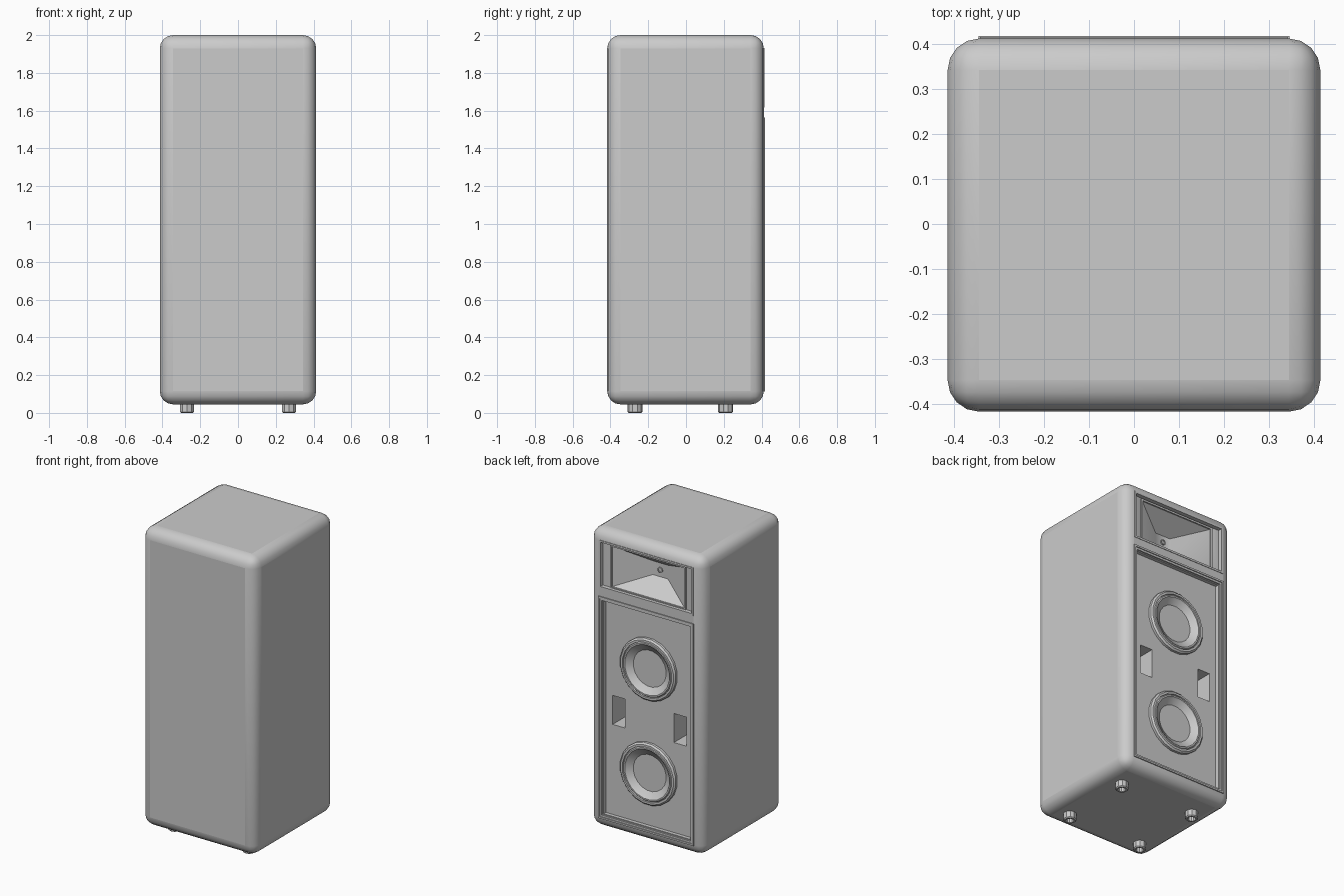
import bpy, bmesh, math

if "Cube" in bpy.data.objects:
    bpy.data.objects.remove(bpy.data.objects["Cube"])

def make(name, bm, angle=35):
    bmesh.ops.remove_doubles(bm, verts=bm.verts, dist=1e-5)
    bmesh.ops.recalc_face_normals(bm, faces=bm.faces)
    me = bpy.data.meshes.new(name)
    bm.to_mesh(me)
    bm.free()
    ob = bpy.data.objects.new(name, me)
    bpy.context.collection.objects.link(ob)
    smooth(ob, angle)
    return ob

def smooth(ob, angle=35):
    bpy.ops.object.select_all(action='DESELECT')
    ob.select_set(True)
    bpy.context.view_layer.objects.active = ob
    bpy.ops.object.shade_smooth_by_angle(angle=math.radians(angle))

def box(name, x0, x1, y0, y1, z0, z1):
    bm = bmesh.new()
    bmesh.ops.create_cube(bm, size=1)
    for v in bm.verts:
        v.co.x = (x0 + x1) / 2 + v.co.x * (x1 - x0)
        v.co.y = (y0 + y1) / 2 + v.co.y * (y1 - y0)
        v.co.z = (z0 + z1) / 2 + v.co.z * (z1 - z0)
    return make(name, bm)

def loft(bm, loops, closed):
    """Bridge consecutive vertex rings with quads."""
    pairs = list(zip(loops, loops[1:])) + ([(loops[-1], loops[0])] if closed else [])
    for a, b in pairs:
        n = len(a)
        for i in range(n):
            j = (i + 1) % n
            bm.faces.new((a[i], a[j], b[j], b[i]))

def rect_loft(name, rings, closed=False, cap=False):
    """Rings are (half width, z low, z high, y)."""
    bm = bmesh.new()
    loops = [[bm.verts.new((sx * w, y, z)) for sx, z in ((-1, a), (1, a), (1, b), (-1, b))]
             for w, a, b, y in rings]
    loft(bm, loops, closed)
    if cap:
        bm.faces.new(loops[0])
        bm.faces.new(loops[-1])
    return make(name, bm)

def lathe(name, profile, centre, axis, n, closed=False):
    """Profile is (radius, height along axis)."""
    bm = bmesh.new()
    cx, cy, cz = centre
    loops = []
    for r, h in profile:
        ring = []
        for i in range(n):
            t = 2 * math.pi * (i + 0.5) / n
            c, s = max(r, 1e-3) * math.cos(t), max(r, 1e-3) * math.sin(t)
            ring.append(bm.verts.new((cx + c, cy + h, cz + s) if axis == 'Y'
                                     else (cx + c, cy + s, cz + h)))
        loops.append(ring)
    loft(bm, loops, closed)
    if not closed:
        bm.faces.new(loops[-1])
        bm.faces.new(loops[0])
    return make(name, bm)

def cut(target, cutter):
    m = target.modifiers.new('cut', 'BOOLEAN')
    m.object = cutter
    m.operation = 'DIFFERENCE'
    m.solver = 'EXACT'
    bpy.ops.object.select_all(action='DESELECT')
    bpy.context.view_layer.objects.active = target
    target.select_set(True)
    bpy.ops.object.modifier_apply(modifier=m.name)
    bpy.data.objects.remove(cutter, do_unlink=True)

HORN_Z = 1.77
WOOFER_Z = (1.166, 0.482)
BAFFLE_Y = 0.378

# Rounded cabinet
cabinet = box('cabinet', -.414, .414, -.417, .412, .045, 2)
bev = cabinet.modifiers.new('round', 'BEVEL')
bev.width = .07
bev.segments = 4
bpy.ops.object.modifier_apply(modifier='round')

# Recesses for the baffle, horn, ports and drivers
cut(cabinet, box('cut_baffle', -.322, .322, BAFFLE_Y, .6, .135, 1.54))
cut(cabinet, box('cut_horn', -.335, .335, .388, .6, 1.625, 1.925))
cut(cabinet, rect_loft('cut_flare', [(.055, HORN_Z - .045, HORN_Z + .045, .265),
                                     (.262, 1.638, 1.902, .389),
                                     (.262, 1.638, 1.902, .45)], cap=True))
for s in (-1, 1):
    cut(cabinet, box('cut_port', s * .222 - .045, s * .222 + .045, .24, .5, .73, .92))
for z in WOOFER_Z:
    cut(cabinet, lathe('cut_driver', [(.18, 0), (.18, .3)], (0, .29, z), 'Y', 24))
smooth(cabinet)

# Stepped frame round the woofer baffle
rect_loft('baffle_frame', [(.345, .112, 1.565, .405), (.345, .112, 1.565, .418),
                           (.334, .123, 1.553, .418), (.334, .123, 1.553, .402),
                           (.316, .141, 1.535, .402), (.316, .141, 1.535, .376),
                           (.33, .127, 1.55, .376)], closed=True)

# Thin frame round the horn and raised lip at its mouth
rect_loft('horn_frame', [(.342, 1.617, 1.932, .405), (.342, 1.617, 1.932, .415),
                         (.33, 1.63, 1.92, .415), (.33, 1.63, 1.92, .385)])
rect_loft('horn_lip', [(.275, 1.631, 1.914, .386), (.275, 1.631, 1.914, .396),
                       (.262, 1.638, 1.902, .396), (.262, 1.638, 1.902, .386)])

# Horn throat
lathe('horn_throat', [(.018, 0), (.018, .008), (.012, .008), (.012, .002)],
      (0, .264, HORN_Z), 'Y', 12)

# Woofers: rim, surround, cone and dust cap
for i, z in enumerate(WOOFER_Z):
    lathe('woofer_%d' % (i + 1),
          [(.203, .375), (.203, .394), (.193, .404), (.180, .404), (.178, .396),
           (.172, .402), (.163, .402), (.156, .393), (.045, .338), (.041, .352),
           (.031, .365), (.017, .372), (0, .375)], (0, 0, z), 'Y', 20)

# Hollow feet
for x in (-.27, .27):
    for y in (-.27, .21):
        lathe('foot', [(.04, .05), (.04, .006), (.034, 0), (.024, 0), (.024, .05)],
              (x, y, 0), 'Z', 10, closed=True)
